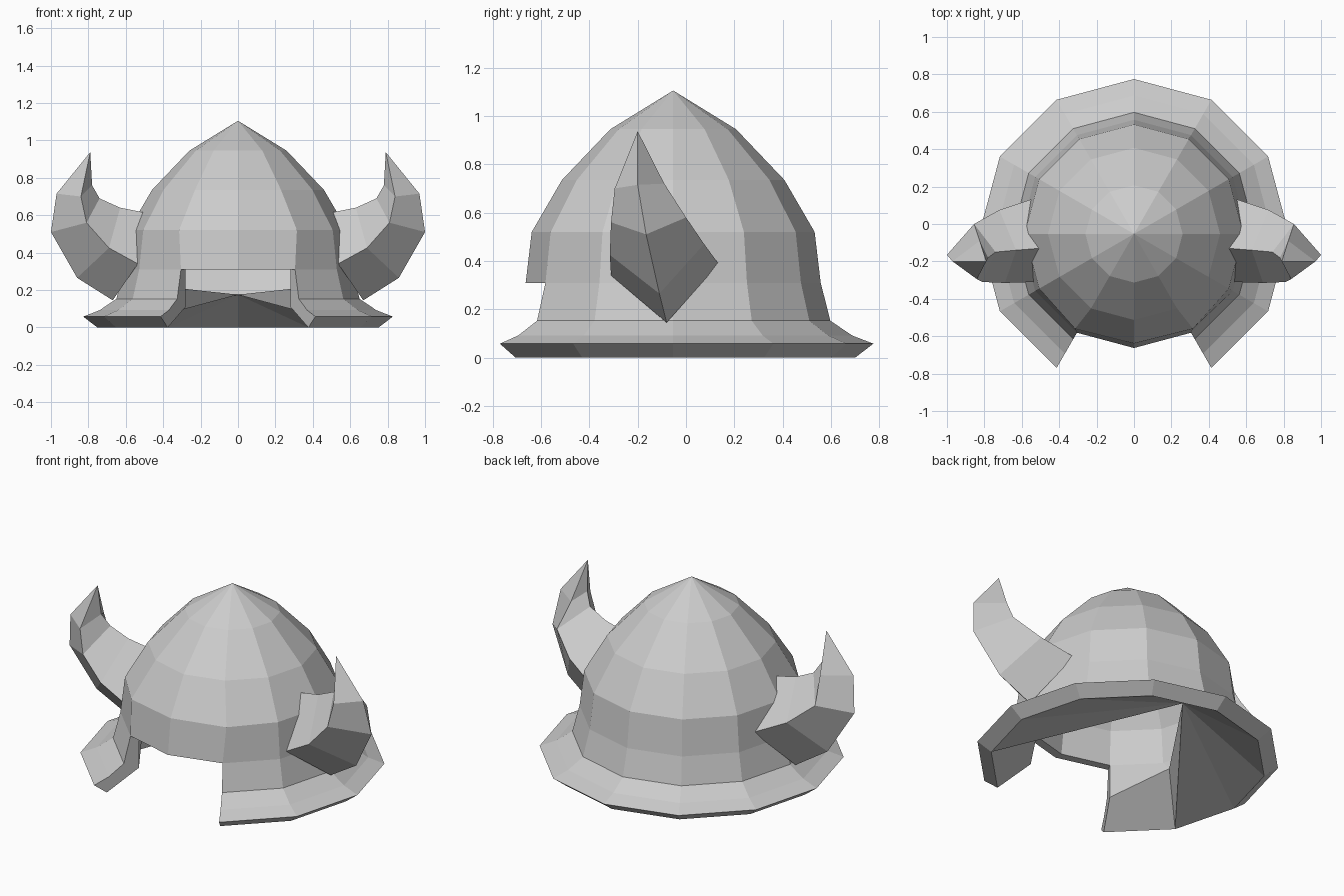
import bpy, bmesh
from math import sin, cos, radians

if "Cube" in bpy.data.objects:
    bpy.data.objects.remove(bpy.data.objects["Cube"], do_unlink=True)

steel = bpy.data.materials.new("grey_metal")
grey = (0.6, 0.6, 0.6, 1)
steel.use_nodes = True
steel.diffuse_color = grey
steel.node_tree.nodes["Principled BSDF"].inputs["Base Color"].default_value = grey

SIDES = 12
CENTRE_Y = -0.053
FRONT = 9               # spoke at the middle of the face opening
BACK = 3                # spoke at the middle of the back
BROW = 4                # profile row where the face opening starts


def finish(bm, name):
    bmesh.ops.recalc_face_normals(bm, faces=bm.faces)
    mesh = bpy.data.meshes.new(name)
    bm.to_mesh(mesh)
    bm.free()
    mesh.materials.append(steel)
    obj = bpy.data.objects.new(name, mesh)
    bpy.context.collection.objects.link(obj)
    return obj


def shell(bm, profile):
    """Turned shell with the face opening left out below the brow."""
    apex = bm.verts.new((0, CENTRE_Y, profile[0][1]))
    rows = [[apex] * SIDES]
    for r, z in profile[1:]:
        rows.append([bm.verts.new((r * cos(radians(30 * i)),
                                   CENTRE_Y + r * sin(radians(30 * i)), z))
                     for i in range(SIDES)])
    for k in range(len(rows) - 1):
        for i in range(SIDES):
            j = (i + 1) % SIDES
            if k >= BROW and i in (FRONT - 1, FRONT):
                continue
            a, b = rows[k], rows[k + 1]
            if k == 0:
                bm.faces.new((apex, b[i], b[j]))
            else:
                bm.faces.new((a[i], b[i], b[j], a[j]))
    return rows


# Helmet: outer dome with flared brim, and inner lining
bm = bmesh.new()
outer = shell(bm, [(0, 1.105), (.26, .945), (.46, .735), (.585, .52), (.61, .31),
                   (.65, .153), (.74, .092), (.828, .058), (.752, 0)])
inner = shell(bm, [(0, 1.05), (.235, .91), (.42, .71), (.535, .51), (.56, .31),
                   (.56, .2)])
rim, lip = outer[-1], inner[-1]
lip[BACK].co = (0, .41, .175)

# Brow edge over the face opening
for i in (FRONT - 1, FRONT):
    bm.faces.new((outer[BROW][i], outer[BROW][i + 1],
                  inner[BROW][i + 1], inner[BROW][i]))

# Temples, cheek ends and coarse underside, one half at a time
for step in (1, -1):
    spokes = [(BACK + step * n) % SIDES for n in range(6)]
    side, end = spokes[4], spokes[5]
    outer[BROW - 1][end].co.x = -step * .315
    lip[side].co = (-step * .455, -.245, .225)
    lip[end].co.z = .11
    bm.faces.new([row[end] for row in outer[BROW:]] + [lip[end], inner[BROW][end]])
    for a, b in zip(spokes[:4], spokes[1:5]):
        bm.faces.new((lip[BACK], rim[a], rim[b]))
    bm.faces.new((lip[BACK], rim[side], lip[side]))
    bm.faces.new((lip[side], rim[side], rim[end], lip[end]))
    # Ledge between the lining and the underside
    for a, b in zip(spokes[1:4], spokes[2:5]):
        bm.faces.new((lip[BACK], lip[a], lip[b]))
bmesh.ops.delete(bm, geom=[v for v in bm.verts if not v.link_faces], context='VERTS')
finish(bm, "helmet")

# Horns: four-sided sections (top, front, outer, back) running to a tip
SECTIONS = [
    [(.505, -.13, .615), (.535, -.31, .34), (.67, -.08, .145), (.54, .135, .388)],
    [(.63, -.14, .64), (.69, -.315, .425), (.86, -.11, .265), (.72, .075, .47)],
    [(.74, -.15, .69), (.81, -.31, .56), (1.0, -.165, .51), (.855, 0, .58)],
    [(.78, -.18, .76), (.84, -.295, .70), (.97, -.2, .715), (.825, -.09, .72)],
]
TIP = (.79, -.2, .937)


def horn(name, s):
    bm = bmesh.new()
    rings = [[bm.verts.new((s * x, y, z)) for x, y, z in sec] for sec in SECTIONS]
    tip = bm.verts.new((s * TIP[0], TIP[1], TIP[2]))
    bm.faces.new(rings[0])
    for a, b in zip(rings, rings[1:]):
        for i in range(4):
            j = (i + 1) % 4
            bm.faces.new((a[i], a[j], b[j], b[i]))
    for i in range(4):
        bm.faces.new((rings[-1][i], rings[-1][(i + 1) % 4], tip))
    finish(bm, name)


horn("left_horn", 1)
horn("right_horn", -1)
